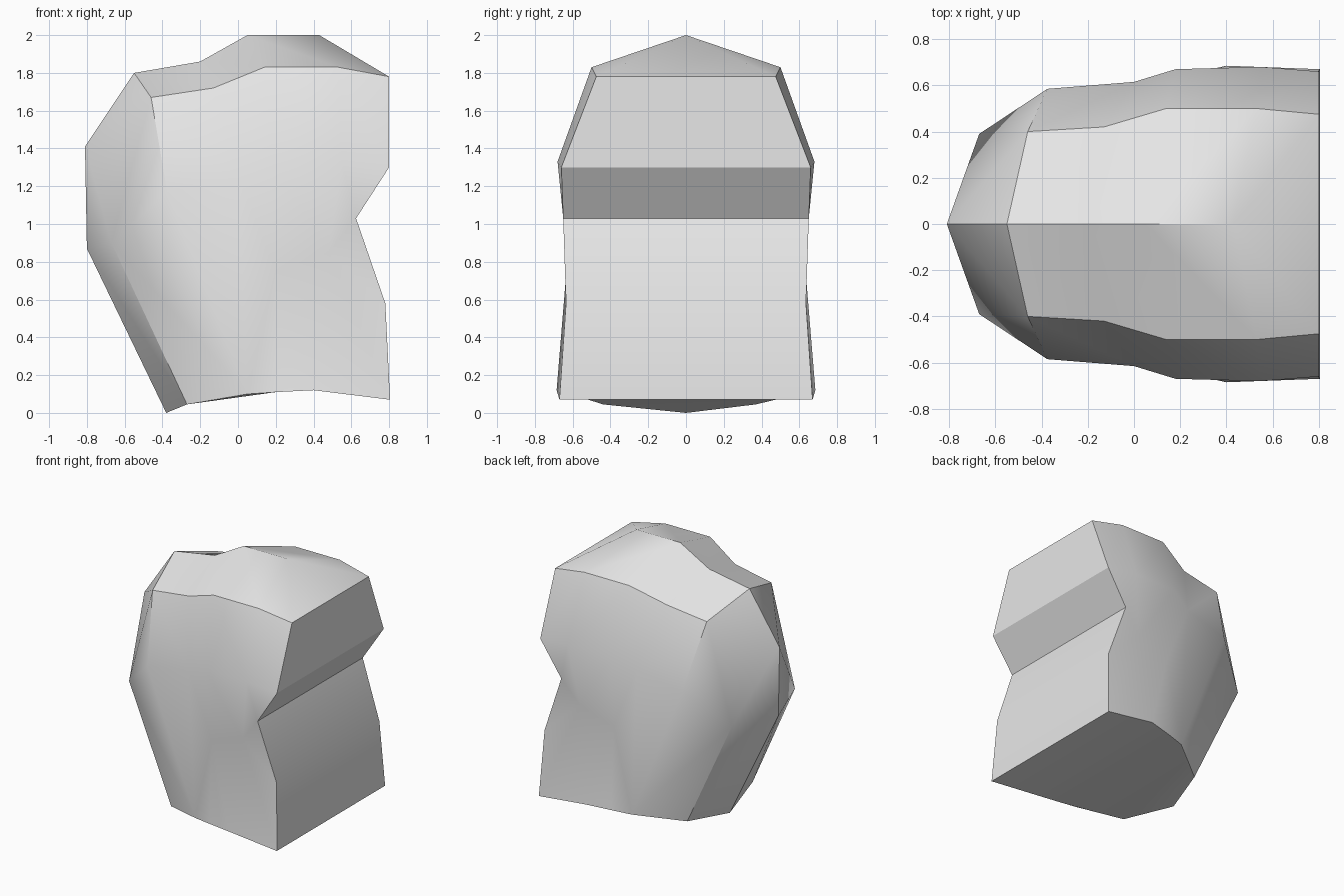
import bpy, bmesh

cube = bpy.data.objects.get("Cube")
if cube:
    bpy.data.objects.remove(cube, do_unlink=True)

# One plain stone colour
stone = bpy.data.materials.new("light grey stone")
stone.use_nodes = True
colour = (0.8, 0.8, 0.8, 1)
stone.diffuse_color = colour
stone.node_tree.nodes["Principled BSDF"].inputs["Base Color"].default_value = colour

# Ridge points on the centre plane: top ridge T, left corner L, bottom B (x, z)
centre = {"T0": (-.81, 1.41), "T1": (-.55, 1.80), "T2": (-.20, 1.86),
          "T3": (.05, 2.0), "T4": (.43, 2.0), "L0": (-.80, .87), "B0": (-.38, 0)}

# Points on each flank: rim R, shoulder U, waist M, foot B
flank = {"R1": (-.46, .40, 1.67), "R2": (-.13, .42, 1.72), "R3": (.14, .50, 1.83),
         "R4": (.53, .50, 1.83), "R5": (.80, .475, 1.78),
         "L1": (-.67, .39, .90), "U1": (-.375, .585, 1.17), "U2": (0, .615, 1.25),
         "U3": (.18, .67, 1.33), "U4": (.55, .68, 1.33), "U5": (.80, .66, 1.30),
         "M3": (.20, .61, .75), "M4": (.48, .625, .85), "M5": (.625, .65, 1.03),
         "N5": (.78, .635, .58),
         "B1": (-.27, .405, .045), "B2": (.05, .60, .10), "B3": (.20, .64, .11),
         "B4": (.40, .685, .12), "B5": (.805, .67, .07)}

# Faces of one flank; centre points are shared between both flanks
flank_faces = ["T0 T1 R1", "T1 T2 R2 R1", "T2 T3 R3 R2", "T3 T4 R4 R3", "T4 R5 R4",
               "T0 R1 L1", "T0 L1 L0", "L0 L1 B1 B0", "R1 U1 L1",
               "R1 R2 U2 U1", "R2 R3 U3 U2", "R3 R4 U4 U3", "R4 R5 U5 U4",
               "L1 U1 B2 B1", "U1 U2 B2", "U2 U3 M3 B2", "B2 M3 B3",
               "U3 U4 M4 M3", "U4 U5 M5 M4", "M3 M4 B4 B3", "M4 M5 N5", "M4 N5 B5 B4"]

bm = bmesh.new()
mid = {k: bm.verts.new((x, 0, z)) for k, (x, z) in centre.items()}
sides = []
for s in (-1, 1):
    pts = dict(mid)
    for k, (x, y, z) in flank.items():
        # The left foot corner sits a little towards the front
        shift = -.035 if k == "B1" else 0
        pts[k] = bm.verts.new((x, s * y + shift, z))
    sides.append(pts)
    for f in flank_faces:
        bm.faces.new([pts[k] for k in f.split()])
front, back = sides

# Notched end wall and the closing top triangle
bm.faces.new([mid["T4"], front["R5"], back["R5"]])
wall = ["R5", "U5", "M5", "N5", "B5"]
for a, b in zip(wall, wall[1:]):
    bm.faces.new([front[a], front[b], back[b], back[a]])

# Underside
bm.faces.new([mid["B0"], front["B1"], back["B3"], back["B2"], back["B1"]])
bm.faces.new([front["B1"], front["B2"], front["B3"], back["B3"]])
for a, b in (("B3", "B4"), ("B4", "B5")):
    bm.faces.new([front[a], front[b], back[b], back[a]])

bmesh.ops.recalc_face_normals(bm, faces=bm.faces[:])
mesh = bpy.data.meshes.new("rock")
bm.to_mesh(mesh)
bm.free()
mesh.materials.append(stone)
rock = bpy.data.objects.new("rock", mesh)
bpy.context.collection.objects.link(rock)

# Soft shading on shallow facets, crisp hard edges
bpy.ops.object.select_all(action='DESELECT')
rock.select_set(True)
bpy.context.view_layer.objects.active = rock
bpy.ops.object.shade_smooth_by_angle(angle=0.5236)
